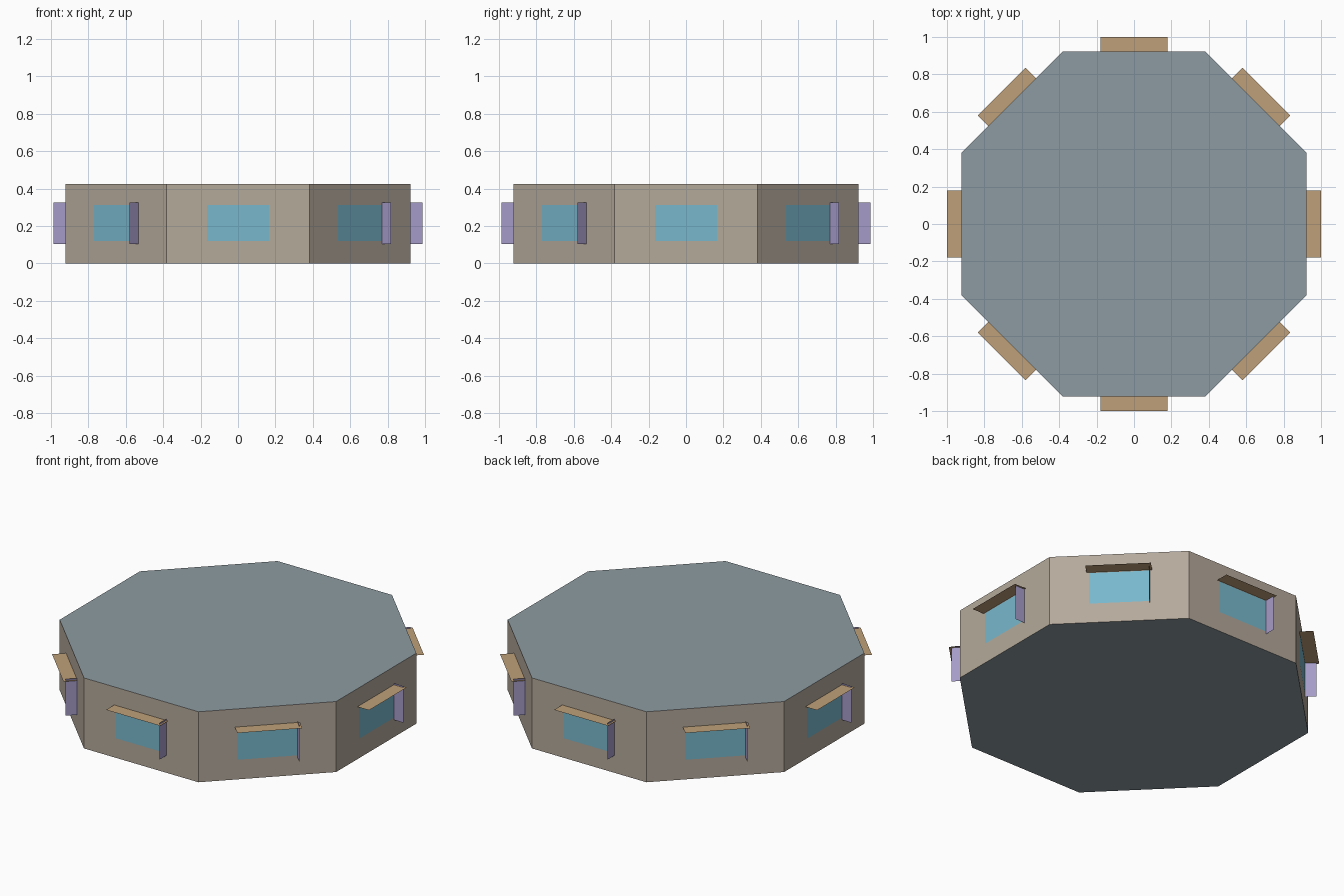
import bpy, bmesh
from math import pi, cos, sin
from mathutils import Matrix, Vector

if "Cube" in bpy.data.objects:
    bpy.data.objects.remove(bpy.data.objects["Cube"])

SIDES, APOTHEM, HEIGHT = 8, 0.922, 0.425
RADIUS = APOTHEM / cos(pi / SIDES)


def material(name, rgb):
    m = bpy.data.materials.new(name)
    m.diffuse_color = (*rgb, 1)
    m.use_nodes = True
    m.node_tree.nodes["Principled BSDF"].inputs["Base Color"].default_value = m.diffuse_color
    return m


wall_mat = material("wall_beige", (0.46, 0.40, 0.33))
slab_mat = material("slab_grey", (0.27, 0.33, 0.36))
glass_mat = material("glass_blue", (0.19, 0.48, 0.61))
shade_mat = material("shade_tan", (0.52, 0.35, 0.19))
fin_mat = material("fin_purple", (0.38, 0.33, 0.58))


def add_object(name, bm, mat):
    mesh = bpy.data.meshes.new(name)
    bm.to_mesh(mesh)
    bm.free()
    mesh.materials.append(mat)
    obj = bpy.data.objects.new(name, mesh)
    bpy.context.collection.objects.link(obj)
    return obj


def ring(z):
    return [(RADIUS * cos(a), RADIUS * sin(a), z)
            for a in ((i + 0.5) * 2 * pi / SIDES for i in range(SIDES))]


def polygon(name, points, mat):
    bm = bmesh.new()
    bm.faces.new([bm.verts.new(p) for p in points])
    return add_object(name, bm, mat)


def panel_on_each_side(name, points, mat):
    # One thin sheet drawn on the front wall, repeated around the building
    bm = bmesh.new()
    for i in range(SIDES):
        rot = Matrix.Rotation(i * 2 * pi / SIDES, 3, 'Z')
        bm.faces.new([bm.verts.new(rot @ Vector(p)) for p in points])
    return add_object(name, bm, mat)


# Octagonal building: floor, roof and walls
polygon("floor", ring(0)[::-1], slab_mat)
polygon("roof", ring(HEIGHT), slab_mat)
panel_on_each_side("walls", [
    (s * RADIUS * sin(pi / SIDES), -APOTHEM, z)
    for s, z in ((-1, 0), (1, 0), (1, HEIGHT), (-1, HEIGHT))], wall_mat)

# Windows lying just proud of the walls
y = -APOTHEM - 0.002
panel_on_each_side("windows", [(-0.166, y, 0.119), (0.166, y, 0.119),
                               (0.166, y, 0.311), (-0.166, y, 0.311)], glass_mat)

# Horizontal sunshades above the windows
panel_on_each_side("sunshades", [(-0.18, -1, 0.316), (0.18, -1, 0.316),
                                 (0.18, -APOTHEM, 0.316), (-0.18, -APOTHEM, 0.316)], shade_mat)

# Vertical fins at the right of each window
panel_on_each_side("side_fins", [(0.168, -APOTHEM, 0.104), (0.168, -0.987, 0.104),
                                 (0.168, -0.987, 0.325), (0.168, -APOTHEM, 0.325)][::-1], fin_mat)
